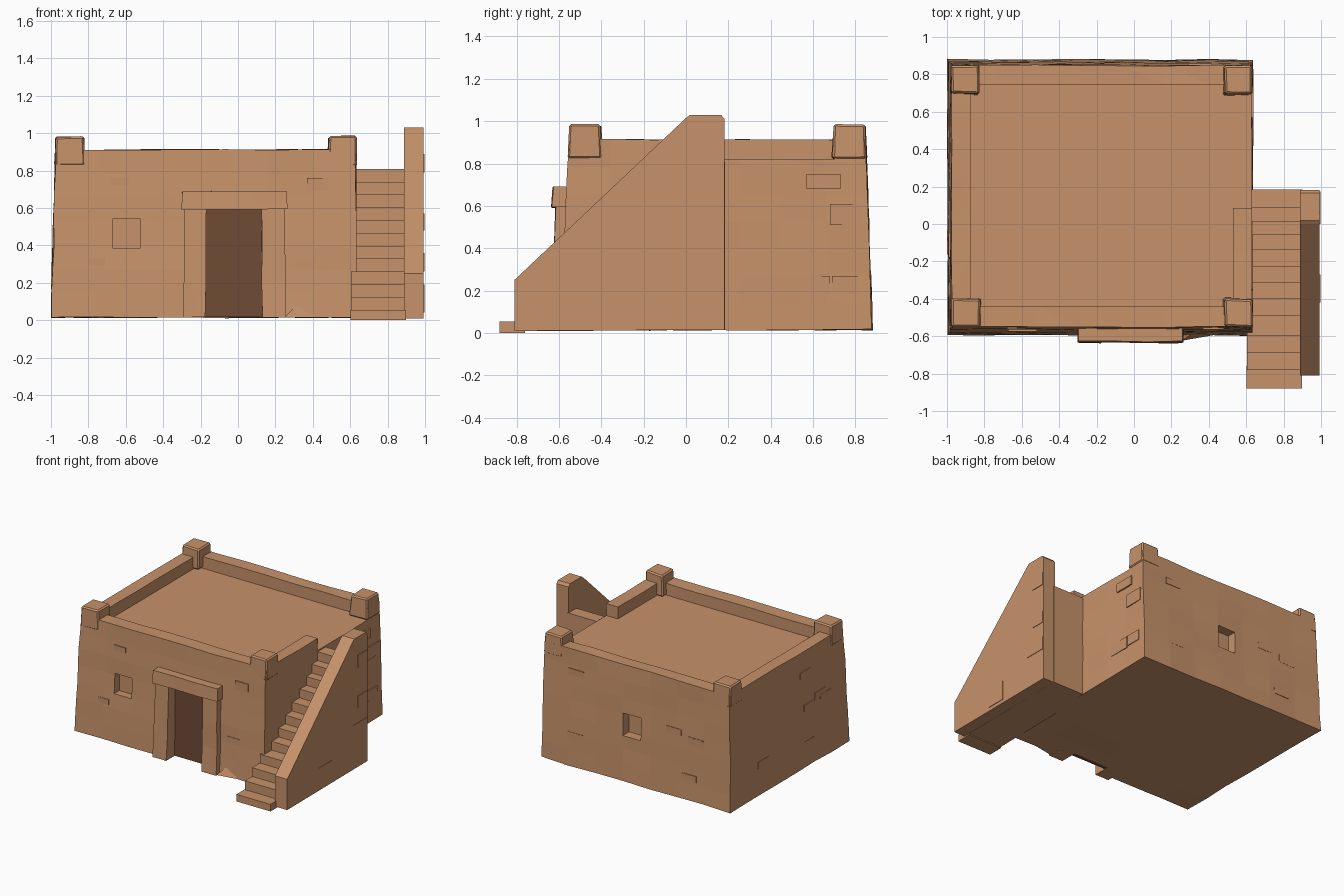
import bpy, bmesh, random
from mathutils import Vector, noise

if "Cube" in bpy.data.objects:
    bpy.data.objects.remove(bpy.data.objects["Cube"])

random.seed(4)


def material(name, rgb):
    m = bpy.data.materials.new(name)
    m.diffuse_color = (*rgb, 1)
    m.use_nodes = True
    m.node_tree.nodes["Principled BSDF"].inputs["Base Color"].default_value = m.diffuse_color
    return m


CLAY = material("sun baked clay", (0.57, 0.29, 0.145))
DARK = material("dark doorway", (0.16, 0.07, 0.037))


def finish(name, bm, mat):
    bmesh.ops.recalc_face_normals(bm, faces=bm.faces)
    me = bpy.data.meshes.new(name)
    bm.to_mesh(me)
    bm.free()
    me.materials.append(mat)
    ob = bpy.data.objects.new(name, me)
    bpy.context.collection.objects.link(ob)
    return ob


def box(name, x, y, z, mat=CLAY, top=None, cuts=0, wobble=0.0, bevel=0.0):
    """Box from ranges; top = (x range, y range) gives a taper; wobble roughens it."""
    bm = bmesh.new()
    bmesh.ops.create_cube(bm, size=2)
    for v in bm.verts:
        i, j, k = (int(c > 0) for c in v.co)
        xr, yr = top if (top and k) else (x, y)
        v.co = (xr[i], yr[j], z[k])
    if bevel:
        bmesh.ops.bevel(bm, geom=bm.edges[:], offset=bevel, segments=1, affect='EDGES')
    if cuts:
        bmesh.ops.subdivide_edges(bm, edges=bm.edges[:], cuts=cuts, use_grid_fill=True)
    if wobble:
        for v in bm.verts:
            v.co += noise.noise_vector(v.co * 4.3) * wobble
    return finish(name, bm, mat)


def prism(name, pts, x0, x1, mat=CLAY):
    """Extrude a (y, z) profile along x."""
    bm = bmesh.new()
    f = bm.faces.new([bm.verts.new((x0, y, z)) for y, z in pts])
    r = bmesh.ops.extrude_face_region(bm, geom=[f])
    bmesh.ops.translate(bm, vec=(x1 - x0, 0, 0),
                        verts=[g for g in r["geom"] if isinstance(g, bmesh.types.BMVert)])
    return finish(name, bm, mat)


def cut(ob, x, y, z):
    c = box("cutter", x, y, z)
    c.hide_render = True
    m = ob.modifiers.new("cut", 'BOOLEAN')
    m.operation, m.solver, m.object = 'DIFFERENCE', 'EXACT', c
    bpy.context.view_layer.objects.active = ob
    bpy.ops.object.modifier_apply(modifier="cut")
    bpy.data.objects.remove(c)


# House body with tapering walls, hollowed at the roof to leave the parapet
body = box("house_walls", (-1.0, 0.635), (-0.595, 0.88), (0.015, 0.912),
           top=((-0.975, 0.63), (-0.55, 0.848)), cuts=6, wobble=0.008)
cut(body, (-0.875, 0.53), (-0.44, 0.745), (0.82, 1.1))
cut(body, (0.4, 0.8), (0.085, 0.70), (0.82, 1.1))
cut(body, (-0.18, 0.135), (-0.8, -0.50), (-0.1, 0.60))        # doorway
cut(body, (-0.67, -0.52), (-0.8, -0.51), (0.385, 0.54))       # front window
cut(body, (-0.215, -0.06), (0.79, 1.0), (0.365, 0.54))        # back window

# Dark door panel
box("door_panel", (-0.178, 0.133), (-0.535, -0.495), (0.018, 0.60), DARK)

# Door frame
box("door_jamb_left", (-0.293, -0.175), (-0.637, -0.52), (0.015, 0.60),
    top=((-0.285, -0.17), (-0.615, -0.52)), cuts=2, wobble=0.006)
box("door_jamb_right", (0.132, 0.258), (-0.637, -0.52), (0.015, 0.60),
    top=((0.125, 0.25), (-0.615, -0.52)), cuts=2, wobble=0.006)
box("door_lintel", (-0.302, 0.264), (-0.635, -0.53), (0.592, 0.69),
    top=((-0.298, 0.26), (-0.627, -0.53)), cuts=2, wobble=0.006)

# Corner posts on the parapet
for side, xr in (("left", (-0.982, -0.82)), ("right", (0.477, 0.638))):
    for end, yr in (("front", (-0.557, -0.395)), ("back", (0.69, 0.853))):
        s = 0.006
        box(f"corner_post_{end}_{side}", xr, yr, (0.822, 0.983),
            top=((xr[0] + s, xr[1] - s), (yr[0] + s, yr[1] - s)),
            wobble=0.008, bevel=0.01)

# Staircase: one stepped profile
fronts = [-0.78, -0.69, -0.595, -0.49, -0.40, -0.315, -0.23, -0.14, -0.06, 0.01, 0.085]
step, z = [(-0.79, 0.008)], 0.055
for y in fronts:
    step += [(y, z), (y, z + 0.0685)] if y > -0.78 else [(y - 0.01, z), (y, z), (y, z + 0.0685)]
    z += 0.0685
step += [(0.185, z), (0.185, 0.015)]
prism("stairs", step, 0.605, 0.9)
box("bottom_step", (0.602, 0.897), (-0.88, -0.76), (0.0, 0.055))

# Sloping wall beside the stairs
prism("stair_wall", [(-0.81, 0.01), (-0.81, 0.25), (0.0, 1.015), (0.02, 1.03),
                     (0.165, 1.03), (0.182, 1.01), (0.182, 0.015)], 0.888, 0.993)

# Plaster slump right of the door
bm = bmesh.new()
v = [bm.verts.new(p) for p in ((0.25, -0.625, 0.015), (0.45, -0.59, 0.015),
                               (0.25, -0.57, 0.015), (0.32, -0.582, 0.09))]
bmesh.ops.convex_hull(bm, input=v)
finish("plaster_slump", bm, CLAY)

# Exposed bricks, barely proud of the plaster
T = 0.004
for n, (a, z0, w, h) in enumerate([(-0.8, 0.29, 0.09, 0.04), (0.31, 0.28, 0.11, 0.04),
                                   (0.37, 0.69, 0.11, 0.07), (-0.68, 0.72, 0.1, 0.04)]):
    yw = -0.595 + 0.05 * (z0 + h / 2)
    box(f"front_brick_{n}", (a, a + w), (yw - T, yw + 0.03), (z0, z0 + h))
for n, (a, z0, w, h) in enumerate([(0.57, 0.68, 0.16, 0.07), (0.68, 0.51, 0.15, 0.1),
                                   (0.5, 0.18, 0.18, 0.09), (0.69, 0.19, 0.12, 0.08)]):
    box(f"right_brick_{n}", (0.6, 0.635 + T), (a, a + w), (z0, z0 + h))
for n, (a, z0, w, h) in enumerate([(0.06, 0.79, 0.115, 0.1), (0.06, 0.48, 0.115, 0.09),
                                   (0.0, 0.26, 0.175, 0.1), (-0.42, 0.04, 0.15, 0.15)]):
    box(f"stair_wall_brick_{n}", (0.96, 0.993 + T), (a, a + w), (z0, z0 + h))
for n in range(6):
    a, z0 = random.uniform(-0.4, 0.6), random.uniform(0.1, 0.75)
    xw = -1.0 + 0.028 * (z0 + 0.025)
    box(f"left_brick_{n}", (xw - T, xw + 0.03), (a, a + 0.13), (z0, z0 + 0.05))
    a = random.choice((random.uniform(-0.9, -0.4), random.uniform(0.0, 0.45)))
    yw = 0.88 - 0.036 * (z0 + 0.025)
    box(f"back_brick_{n}", (a, a + 0.13), (yw - 0.03, yw + T), (z0, z0 + 0.05))
